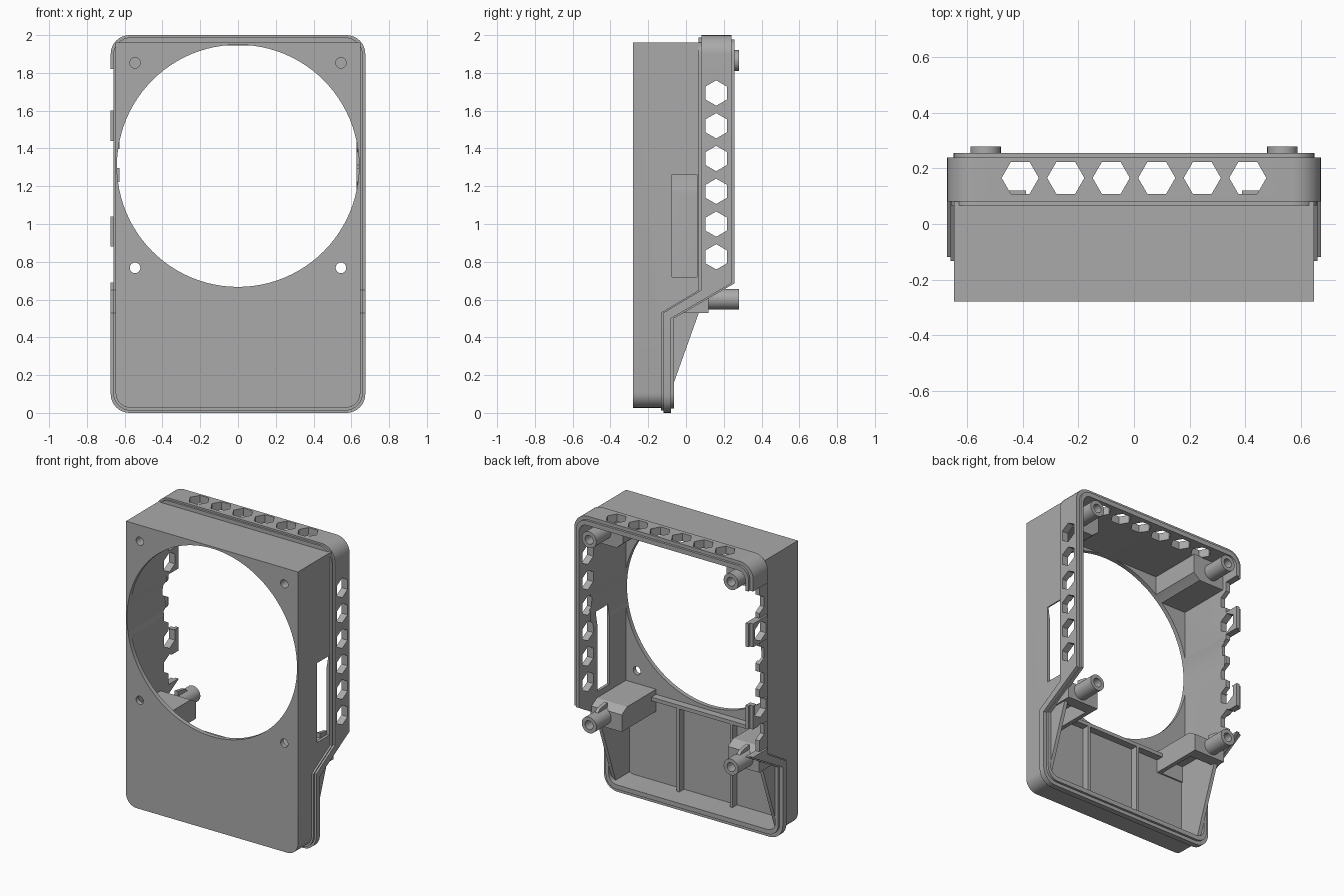
import bpy, bmesh, math
from mathutils import Vector

cube = bpy.data.objects.get("Cube")
if cube:
    bpy.data.objects.remove(cube)

grey = bpy.data.materials.new("plain_grey")
grey.use_nodes = True
GREY = (0.4, 0.4, 0.4, 1)
grey.diffuse_color = GREY
grey.node_tree.nodes["Principled BSDF"].inputs["Base Color"].default_value = GREY


# Helpers: extruded outlines and booleans
def prism(name, pts, axis, lo, hi):
    """Extrude an outline along x (pts are y,z), y (x,z) or z (x,y)."""
    place = {"x": lambda a, b, t: (t, a, b),
             "y": lambda a, b, t: (a, t, b),
             "z": lambda a, b, t: (a, b, t)}[axis]
    bm = bmesh.new()
    rings = [[bm.verts.new(place(a, b, t)) for a, b in pts] for t in (lo, hi)]
    bm.faces.new(rings[0])
    bm.faces.new(rings[1][::-1])
    n = len(pts)
    for i in range(n):
        j = (i + 1) % n
        bm.faces.new((rings[0][j], rings[0][i], rings[1][i], rings[1][j]))
    bmesh.ops.recalc_face_normals(bm, faces=bm.faces)
    mesh = bpy.data.meshes.new(name)
    bm.to_mesh(mesh)
    bm.free()
    ob = bpy.data.objects.new(name, mesh)
    bpy.context.scene.collection.objects.link(ob)
    mesh.materials.append(grey)
    return ob


def box(name, x0, x1, y0, y1, z0, z1):
    return prism(name, [(x0, y0), (x1, y0), (x1, y1), (x0, y1)], "z", z0, z1)


def ngon(a, b, r, n, turn=0.0):
    return [(a + r * math.cos(turn + math.tau * i / n),
             b + r * math.sin(turn + math.tau * i / n)) for i in range(n)]


def rounded(w, z0, z1, low_r, top_r, seg=8):
    """Rounded rectangle in x,z with separate bottom and top radii."""
    pts = []
    corners = [(1, 1, top_r), (-1, 1, top_r), (-1, -1, low_r), (1, -1, low_r)]
    for k, (sx, sz, r) in enumerate(corners):
        cx = sx * (w - r)
        cz = z1 - r if sz > 0 else z0 + r
        for i in range(seg + 1 if r else 1):
            a = math.pi / 2 * (k + i / seg)
            pts.append((cx + r * math.cos(a), cz + r * math.sin(a)))
    return pts


def boolean(ob, tool, op="DIFFERENCE"):
    mod = ob.modifiers.new("cut", "BOOLEAN")
    mod.operation, mod.object, mod.solver = op, tool, "EXACT"
    bpy.context.view_layer.objects.active = ob
    bpy.ops.object.modifier_apply(modifier=mod.name)
    bpy.data.objects.remove(tool)


def back_edge(off):
    """Stepped back of the case, seen from the side (y,z)."""
    return [(-0.08 + off, -0.5), (-0.08 + off, 0.5), (0.24 + off, 0.685), (0.24 + off, 2.5)]


def front_edge(off):
    return [(0.067 + off, 2.5), (0.067 + off, 0.65), (-0.133 + off, 0.53), (-0.133 + off, -0.5)]


def layer(name, outline, start, side):
    ob = prism(name, outline, "y", start, 0.4)
    boolean(ob, prism("side_cut", side, "x", -1, 1), "INTERSECT")
    return ob


HOLE_Z, HOLE_R = 1.308, 0.641


def fan_hole():
    return prism("hole_cut", ngon(0, HOLE_Z, HOLE_R, 96), "y", -0.5, 0.13)


# Outer case: front box, wide stepped rim and seating lip
case = layer("case_shell", rounded(0.648, 0.027, 1.962, 0.08, 0), -0.28,
             [(-0.5, 2.5), (-0.5, -0.5)] + back_edge(-0.01))
boolean(case, layer("rim_edge", rounded(0.661, 0.012, 1.988, 0.095, 0.095), -0.3,
                    front_edge(0) + back_edge(-0.005)), "UNION")
boolean(case, layer("rim", rounded(0.674, 0, 2, 0.1, 0.1), -0.3,
                    front_edge(0.014) + back_edge(0)), "UNION")
boolean(case, layer("lip", rounded(0.65, 0.024, 1.977, 0.08, 0.08), -0.3,
                    front_edge(0.03) + back_edge(0.016)), "UNION")

# Hollow inside and the big round opening
boolean(case, prism("cavity", rounded(0.628, 0.055, 1.945, 0.06, 0.06), "y", -0.25, 1))
boolean(case, fan_hole())

# Hexagonal vents along both sides and the top
for i in range(6):
    boolean(case, prism("side_vent", ngon(0.16, 0.826 + 0.1735 * i, 0.067, 6, math.pi / 2), "x", -1, 1))
    boolean(case, prism("top_vent", ngon(-0.41 + 0.164 * i, 0.166, 0.067, 6), "z", 1.8, 2.2))

# Side slot, screw holes and the broken stretches of the right rim
boolean(case, box("slot", 0.5, 0.9, -0.073, 0.058, 0.72, 1.262))
for sx in (-1, 1):
    for z in (0.768, 1.853):
        boolean(case, prism("screw_hole", ngon(sx * 0.545, z, 0.028, 24), "y", -0.5, -0.2))
for z0, z1 in ((0.69, 0.88), (1.04, 1.44), (1.6, 1.82)):
    boolean(case, box("rim_gap", -0.9, -0.6, 0.15, 1, z0, z1))
    boolean(case, box("rim_skim", -0.9, -0.66, 0, 1, z0, z1))

parts = [case]

# Corner blocks, screw posts, webs and gussets, mirrored left and right
for sx, side in ((1, "left"), (-1, "right")):
    def sbox(name, x0, x1, *rest):
        a, b = sorted((sx * x0, sx * x1))
        return box(f"{side}_{name}", a, b, *rest)

    upper = sbox("upper_block", 0.39, 0.64, -0.255, 0.12, 1.775, 1.95)
    boolean(upper, fan_hole())
    boolean(upper, prism("screw_hole", ngon(sx * 0.545, 1.853, 0.028, 24), "y", -0.5, -0.1))
    lower = sbox("lower_block", 0.4, 0.636, -0.255, 0.12, 0.53, 0.68)
    boolean(lower, prism("slope_cut", [(0.03, 0.7), (0.13, 0.7), (0.13, 0.64)], "x", -1, 1))
    # hollow underside of the lower block
    boolean(lower, box("hollow", min(sx * 0.43, sx * 0.6), max(sx * 0.43, sx * 0.6),
                       -0.24, 0.04, 0.4, 0.64))
    parts += [upper, lower]

    for level, z in (("upper", 1.865), ("lower", 0.602)):
        post = prism(f"{side}_{level}_post", ngon(sx * 0.535, z, 0.055, 32), "y", 0.1, 0.28)
        boolean(post, prism("bore", ngon(sx * 0.535, z, 0.03, 24), "y", 0.13, 0.5))
        parts.append(post)
    web = prism(f"{side}_post_web", [(0.1, 0.64), (0.22, 0.64), (0.18, 0.675), (0.1, 0.69)],
                "x", sx * 0.535 - 0.012, sx * 0.535 + 0.012)
    gusset = prism(f"{side}_gusset", [(-0.255, 0.06), (-0.1, 0.06), (0.068, 0.53), (0.068, 0.56), (-0.255, 0.56)],
                   "x", *sorted((sx * 0.6, sx * 0.625)))
    rib = sbox("stiffening_rib", 0.19, 0.21, -0.255, -0.2, 0.05, 0.63)
    parts += [web, gusset, rib]

# Shallow ledge under the opening
parts.append(box("lower_ledge", -0.41, 0.41, -0.255, -0.2, 0.62, 0.645))

# Crisp edges with smooth curves
for ob in bpy.context.scene.objects:
    ob.select_set(ob in parts)
bpy.context.view_layer.objects.active = case
bpy.ops.object.shade_smooth_by_angle(angle=math.radians(25))
